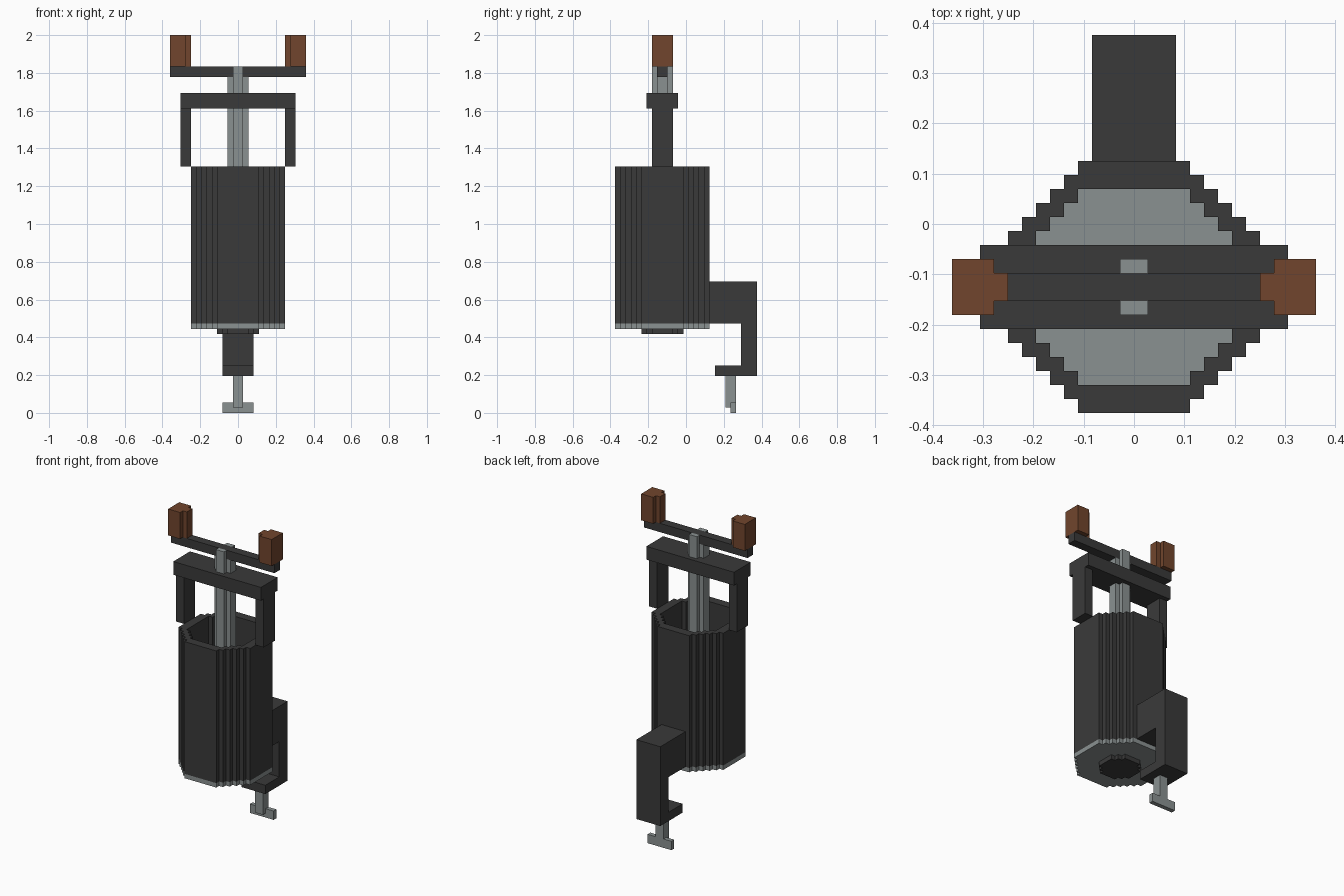
import bpy
from math import pi
from mathutils import Matrix

U = 2 / 72          # one block of the stepped grid
AXIS_Y = -4.5       # axis of the barrel, in blocks

cube = bpy.data.objects.get("Cube")
if cube:
    bpy.data.objects.remove(cube, do_unlink=True)


def material(name, rgb):
    mat = bpy.data.materials.new(name)
    mat.use_nodes = True
    mat.diffuse_color = (*rgb, 1)
    mat.node_tree.nodes["Principled BSDF"].inputs["Base Color"].default_value = (*rgb, 1)
    return mat


DARK = material("dark iron", (0.042, 0.042, 0.042))
STEEL = material("grey steel", (0.255, 0.283, 0.283))
WOOD = material("brown wood", (0.165, 0.06, 0.026))


def stepped_ring(flat, radius):
    """Octagon outline with staircase corners, in blocks."""
    quarter = [(radius, flat)]
    for i in range(radius - flat):
        quarter += [(radius - i - 1, flat + i), (radius - i - 1, flat + i + 1)]
    points = []
    for _ in range(4):
        points += quarter
        quarter = [(-y, x) for x, y in quarter]
    return points


def prism(name, loops, low, high, mat, y=AXIS_Y, sideways=False):
    """Fill the outlines (inner ones become holes) and extrude from low to high."""
    curve = bpy.data.curves.new(name, "CURVE")
    curve.dimensions = "2D"
    curve.fill_mode = "BOTH"
    curve.extrude = (high - low) / 2 * U
    for loop in loops:
        spline = curve.splines.new("POLY")
        spline.points.add(len(loop) - 1)
        for point, (a, b) in zip(spline.points, loop):
            point.co = (a * U, b * U, 0, 1)
        spline.use_cyclic_u = True
        spline.use_smooth = False
    obj = bpy.data.objects.new(name, curve)
    bpy.context.collection.objects.link(obj)
    bpy.ops.object.select_all(action="DESELECT")
    obj.select_set(True)
    bpy.context.view_layer.objects.active = obj
    bpy.ops.object.convert(target="MESH")
    obj = bpy.context.object
    middle = (low + high) / 2 * U
    if sideways:
        place = (Matrix.Translation((middle, 0, 0))
                 @ Matrix.Rotation(pi / 2, 4, "Z") @ Matrix.Rotation(pi / 2, 4, "X"))
    else:
        place = Matrix.Translation((0, y * U, middle))
    obj.data.transform(place)
    obj.data.materials.clear()
    obj.data.materials.append(mat)
    return obj


def box(name, x, y, z, mat):
    """Box from (low, high) pairs; y is measured from the barrel axis."""
    outline = [(x[0], y[0]), (x[1], y[0]), (x[1], y[1]), (x[0], y[1])]
    return prism(name, [outline], *z, mat)


# Barrel, floor and hub
prism("barrel", [stepped_ring(4, 9), stepped_ring(4, 7)], 17, 47, DARK)
prism("barrel_floor", [stepped_ring(4, 9)], 16, 17, STEEL)
prism("bottom_hub", [stepped_ring(2, 4)], 15, 16, DARK)

# Press screw, with two tabs gripping the crank bar
prism("press_screw", [stepped_ring(1, 2)], 17, 64, STEEL)
box("screw_tab_front", (-1, 1), (-2, -1), (64, 66), STEEL)
box("screw_tab_back", (-1, 1), (1, 2), (64, 66), STEEL)

# Yoke and crank
box("yoke_bar", (-11, 11), (-3, 3), (58, 61), DARK)
box("crank_bar", (-13, 13), (-1, 1), (64, 66), DARK)
for side, s in (("left", 1), ("right", -1)):
    box(f"yoke_leg_{side}", sorted((9 * s, 11 * s)), (-2, 2), (47, 58), DARK)
    half = [(13, 2), (10, 2), (10, 1), (9, 1)]
    grip = half + [(x, -y) for x, y in reversed(half)]
    prism(f"grip_{side}", [[(x * s, y) for x, y in grip]], 66, 72, WOOD)

# Table clamp, drawn as a side profile (y, z)
clamp = [(4.5, 17), (4.5, 25), (13.5, 25), (13.5, 7),
         (5.5, 7), (5.5, 9), (10.5, 9), (10.5, 17)]
prism("table_clamp", [clamp], -3, 3, DARK, sideways=True)

# Clamp screw and its thumb bar
box("clamp_screw", (-1, 1), (12, 14), (1, 7), STEEL)
box("clamp_thumb_bar", (-3, 3), (13, 14), (0, 2), STEEL)
